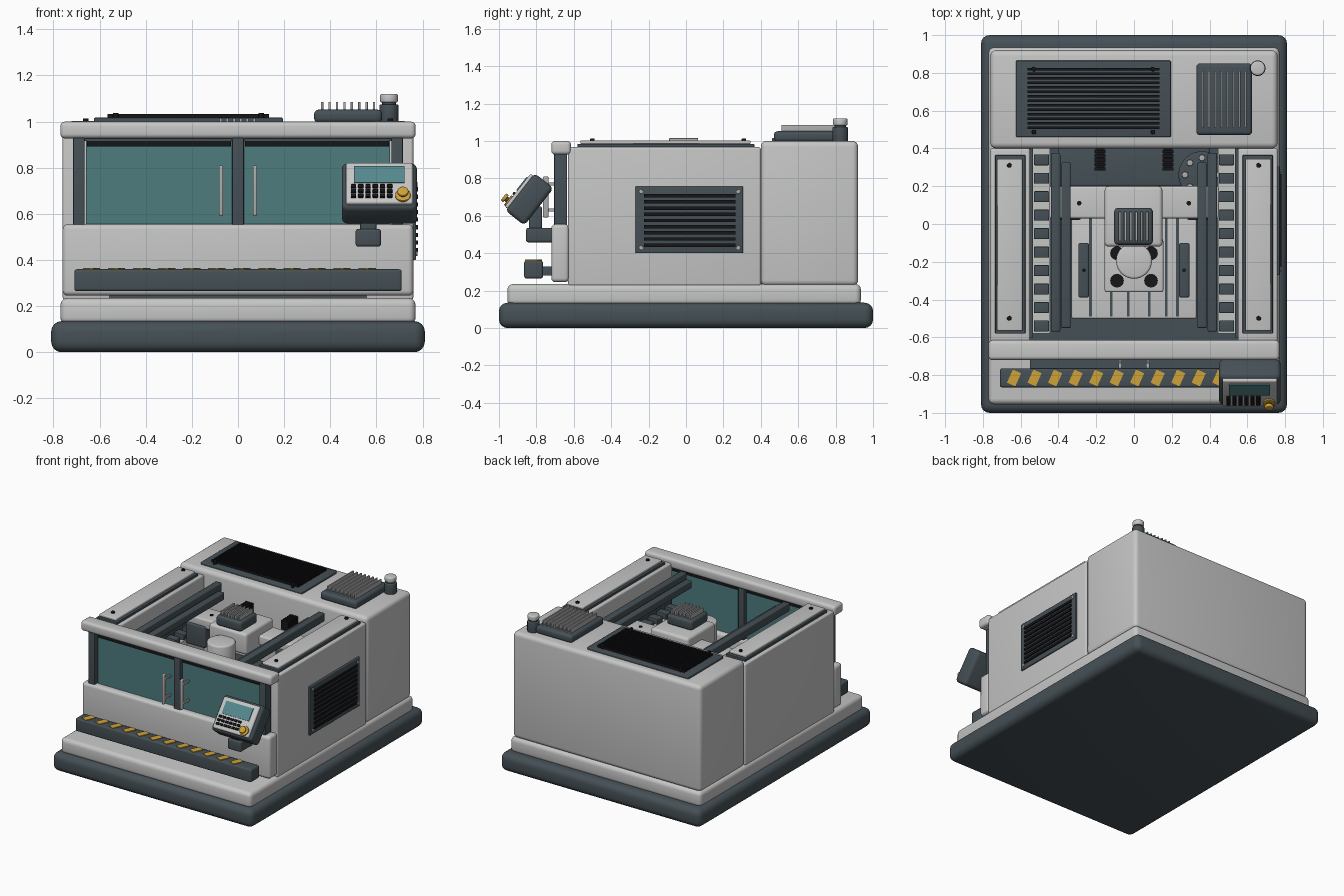
import bpy, bmesh, math
from mathutils import Matrix, Vector

if "Cube" in bpy.data.objects:
    bpy.data.objects.remove(bpy.data.objects["Cube"])


def material(name, r, g, b):
    m = bpy.data.materials.new(name)
    m.use_nodes = True
    m.diffuse_color = (r, g, b, 1)
    node = next(n for n in m.node_tree.nodes if n.type == 'BSDF_PRINCIPLED')
    node.inputs["Base Color"].default_value = (r, g, b, 1)
    return m


GREY = material("light grey paint", .56, .57, .56)
SILVER = material("silver metal", .42, .43, .42)
SLATE = material("dark slate", .06, .08, .093)
BLACK = material("black", .008, .008, .01)
GLASS = material("teal glass", .075, .2, .21)
SCREEN = material("screen teal", .09, .25, .27)
YELLOW = material("warning yellow", .62, .36, .04)


def finish(name, bm, mat, place=None):
    if place:
        bm.transform(place)
    me = bpy.data.meshes.new(name)
    bm.to_mesh(me)
    bm.free()
    me.materials.append(mat)
    me.polygons.foreach_set("use_smooth", [True] * len(me.polygons))
    me.set_sharp_from_angle(angle=math.radians(38))
    ob = bpy.data.objects.new(name, me)
    bpy.context.collection.objects.link(ob)
    return ob


def box(name, x, y, z, mat, bevel=0, place=None):
    """Box from (low, high) ranges along each axis."""
    bm = bmesh.new()
    bmesh.ops.create_cube(bm, size=1)
    size = [r[1] - r[0] for r in (x, y, z)]
    mid = [(r[0] + r[1]) / 2 for r in (x, y, z)]
    bm.transform(Matrix.Translation(mid) @ Matrix.Diagonal((*size, 1)))
    if bevel:
        bmesh.ops.bevel(bm, geom=bm.edges[:], offset=bevel, segments=4,
                        profile=.5, affect='EDGES', clamp_overlap=True)
    return finish(name, bm, mat, place)


def cyl(name, at, radius, height, mat, bevel=0, place=None, axis='Z', sides=32):
    """Cylinder standing on the point at, along the axis."""
    bm = bmesh.new()
    bmesh.ops.create_cone(bm, cap_ends=True, segments=sides, radius1=radius,
                          radius2=radius, depth=height)
    if bevel:
        rims = [e for e in bm.edges if abs(e.verts[0].co.z - e.verts[1].co.z) < height / 2]
        bmesh.ops.bevel(bm, geom=rims, offset=bevel, segments=3, profile=.5, affect='EDGES')
    bm.transform(Matrix.Translation((0, 0, height / 2)))
    turn = {'Z': Matrix(), 'X': Matrix.Rotation(math.pi / 2, 4, 'Y'),
            '-Y': Matrix.Rotation(math.pi / 2, 4, 'X')}[axis]
    bm.transform(Matrix.Translation(at) @ turn)
    return finish(name, bm, mat, place)


def around(c, half):
    return (c - half, c + half)


def spread(low, high, count):
    return [low + (high - low) * i / (count - 1) for i in range(count)]


# Base and housing
box("base_plinth", (-.81, .81), (-1, 1), (0, .135), SLATE, .045)
box("base_step", (-.77, .77), (-.955, .935), (.12, .235), GREY, .03)
box("rear_cabinet", (-.76, .76), (.4, .92), (.225, 1), GREY, .03)
box("front_panel", (-.76, .76), (-.72, -.625), (.245, .555), GREY, .022)
box("front_top_beam", (-.77, .77), (-.72, -.615), (.927, 1), GREY, .02)
for side, s in (("left", 1), ("right", -1)):
    def span(a, b):
        return tuple(sorted((s * a, s * b)))
    box(side + "_wall", span(.55, .76), (-.63, .4), (.225, .967), GREY, .012)
    box(side + "_cover_base", span(.575, .735), (-.58, .365), (.965, .984), SLATE, .004)
    box(side + "_cover", span(.59, .725), (-.565, .345), (.984, 1.003), GREY, .006)
    for y in (-.5, .31):
        cyl(side + "_cover_screw", (s * .66, y, 1.0), .012, .014, BLACK, .003)

    # Doors
    box(side + "_door_post", span(.665, .715), (-.705, -.635), (.54, .935), SLATE, .005)
    box(side + "_door_glass", span(.025, .66), (-.675, -.66), (.54, .915), GLASS)
    box(side + "_door_top_seal", span(.03, .655), (-.682, -.654), (.893, .916), BLACK)
    box(side + "_door_header", span(.02, .67), (-.685, -.65), (.915, .935), SLATE)
    box(side + "_handle", span(.064, .083), (-.765, -.735), (.59, .81), SILVER, .007)
    for z in (.63, .77):
        box(side + "_handle_stud", span(.068, .079), (-.745, -.665), around(z, .008), SILVER)

    # Interior rails, cable chains and clamps
    box(side + "_outer_rail", span(.39, .44), (-.57, .375), (.9, .962), SLATE, .008)
    box(side + "_inner_rail", span(.335, .385), (-.55, .325), (.87, .925), SLATE, .008)
    box(side + "_chain_tray", span(.445, .55), (-.58, .4), (.62, .66), GREY)
    for y in spread(-.54, .34, 10):
        box(side + "_chain_link", span(.45, .53), around(y, .029), (.655, .7), SLATE, .005)
    box(side + "_chain_edge", span(.535, .55), (-.6, .4), (.65, .72), SLATE)
    box(side + "_clamp", span(.237, .295), (-.39, -.1), (.42, .5), SLATE, .012)
    cyl(side + "_clamp_screw", (s * .265, -.245, .5), .01, .006, BLACK)
    box(side + "_gantry_foot", span(.28, .44), (.02, .19), (.64, .8), SLATE, .015)

    # Ribbed plugs on the cabinet wall
    for y in spread(.29, .385, 5):
        box(side + "_plug_rib", span(.15, .21), around(y, .008), (.8, .868), BLACK)
    box(side + "_plug_body", span(.155, .205), (.285, .41), (.8, .855), BLACK)
box("centre_door_post", (-.025, .025), (-.705, -.635), (.54, .935), SLATE, .005)

# Work bed
box("chamber_floor", (-.56, .56), (-.63, .41), (.23, .34), SLATE)
box("chamber_back_shelf", (-.4, .4), (.2, .41), (.34, .46), SLATE, .01)
box("bed", (-.33, .33), (-.5, .1), (.33, .42), GREY, .008)
for x in (-.23, -.12, -.03, .08, .17, .23):
    box("bed_slot", around(x, .007), (-.49, .03), (.418, .423), SLATE)
box("work_plate", (-.155, .155), (-.36, -.08), (.42, .48), GREY, .01)
for x in (-.09, .09):
    for y in (-.3, -.155):
        cyl("work_plate_hole", (x, y, .478), .036, .005, BLACK)

# Gantry and spindle
box("gantry_beam", (-.45, .45), (.03, .2), (.78, .85), GREY, .012)
for x in (-.29, .29):
    cyl("gantry_screw", (x, .11, .848), .012, .008, BLACK)
box("spindle_head", (-.155, .15), (-.12, .2), (.76, .915), GREY, .02)
cyl("spindle_body", (0, -.195, .58), .095, .28, GREY, .012)
cyl("spindle_nose", (0, -.195, .5), .04, .1, SILVER, .008)
box("spindle_motor", (-.105, .1), (-.11, .085), (.91, .985), SLATE, .02)
for x in spread(-.075, .07, 6):
    box("motor_fin", around(x, .006), (-.09, .065), (.98, 1.015), SILVER, .002)

# Tool carousel
cyl("tool_carousel", (.36, .26, .58), .125, .05, SLATE, .008)
for k in range(8):
    a = k * math.tau / 8
    cyl("tool_holder", (.36 + .09 * math.cos(a), .26 + .09 * math.sin(a), .6),
        .017, .05, SILVER, .004, sides=16)

# Roof grille
box("roof_grille_frame", (-.625, .195), (.46, .865), (.995, 1.017), SLATE, .006)
for y in spread(.51, .82, 14):
    box("roof_grille_slat", (-.565, .135), around(y, .0065), (1.01, 1.034), BLACK)
for x in (-.53, .1):
    for y in (.487, .82):
        cyl("roof_grille_screw", (x, y, 1.015), .012, .023, BLACK, .003)

# Heat sink and beacon
box("heat_sink", (.33, .625), (.47, .85), (.995, 1.052), SLATE, .02)
for x in spread(.365, .59, 8):
    box("heat_sink_fin", around(x, .005), (.51, .81), (1.04, 1.085), SILVER, .002)
cyl("beacon_base", (.655, .825, .995), .041, .08, SLATE, .006)
cyl("beacon_neck", (.655, .825, 1.07), .03, .02, SLATE)
cyl("beacon_cap", (.655, .825, 1.083), .039, .037, GREY, .008)

# Side vent
box("side_vent_frame", (.75, .772), (-.27, .305), (.4, .757), SLATE, .005)
for z in spread(.443, .707, 9):
    box("side_vent_slat", (.765, .781), (-.225, .265), around(z, .009), BLACK)
for y in (-.24, .28):
    for z in (.428, .728):
        cyl("side_vent_screw", (.77, y, z), .011, .008, SILVER, .002, axis='X')

# Hazard bar
box("hazard_bar", (-.71, .71), (-.865, -.765), (.265, .36), SLATE, .012)
box("hazard_bar_mount", (-.55, .55), (-.78, -.7), (.28, .33), SLATE)
for x in spread(-.635, .56, 12):
    turn = Matrix.Translation((x, -.815, .36)) @ Matrix.Rotation(-.42, 4, 'Z')
    box("hazard_stripe", (-.024, .024), (-.038, .038), (-.002, .005), YELLOW, place=turn)

# Control panel, leaning back
box("panel_arm", (.51, .62), (-.855, -.7), (.458, .535), SLATE, .012)
box("panel_neck", (.53, .6), (-.84, -.77), (.5, .65), SLATE, .01)
LEAN = Matrix.Translation((.613, -.837, .688)) @ Matrix.Rotation(math.radians(-38), 4, 'X')
box("panel_case", (-.163, .163), (-.065, .065), (-.127, .127), SLATE, .025, LEAN)
box("panel_face", (-.145, .145), (-.08, -.05), (-.112, .112), GREY, .01, LEAN)
box("panel_screen", (-.11, .108), (-.086, -.078), (-.005, .085), SCREEN, place=LEAN)
for x in spread(-.112, .045, 6):
    for z in (-.078, -.052, -.026):
        box("panel_button", around(x, .011), (-.09, -.078), around(z, .008), BLACK, .002, LEAN)
cyl("stop_collar", (.102, -.075, -.075), .033, .014, YELLOW, .003, LEAN, '-Y')
cyl("stop_stem", (.102, -.085, -.075), .014, .02, SLATE, 0, LEAN, '-Y')
cyl("stop_knob", (.102, -.1, -.075), .024, .018, YELLOW, .006, LEAN, '-Y')
